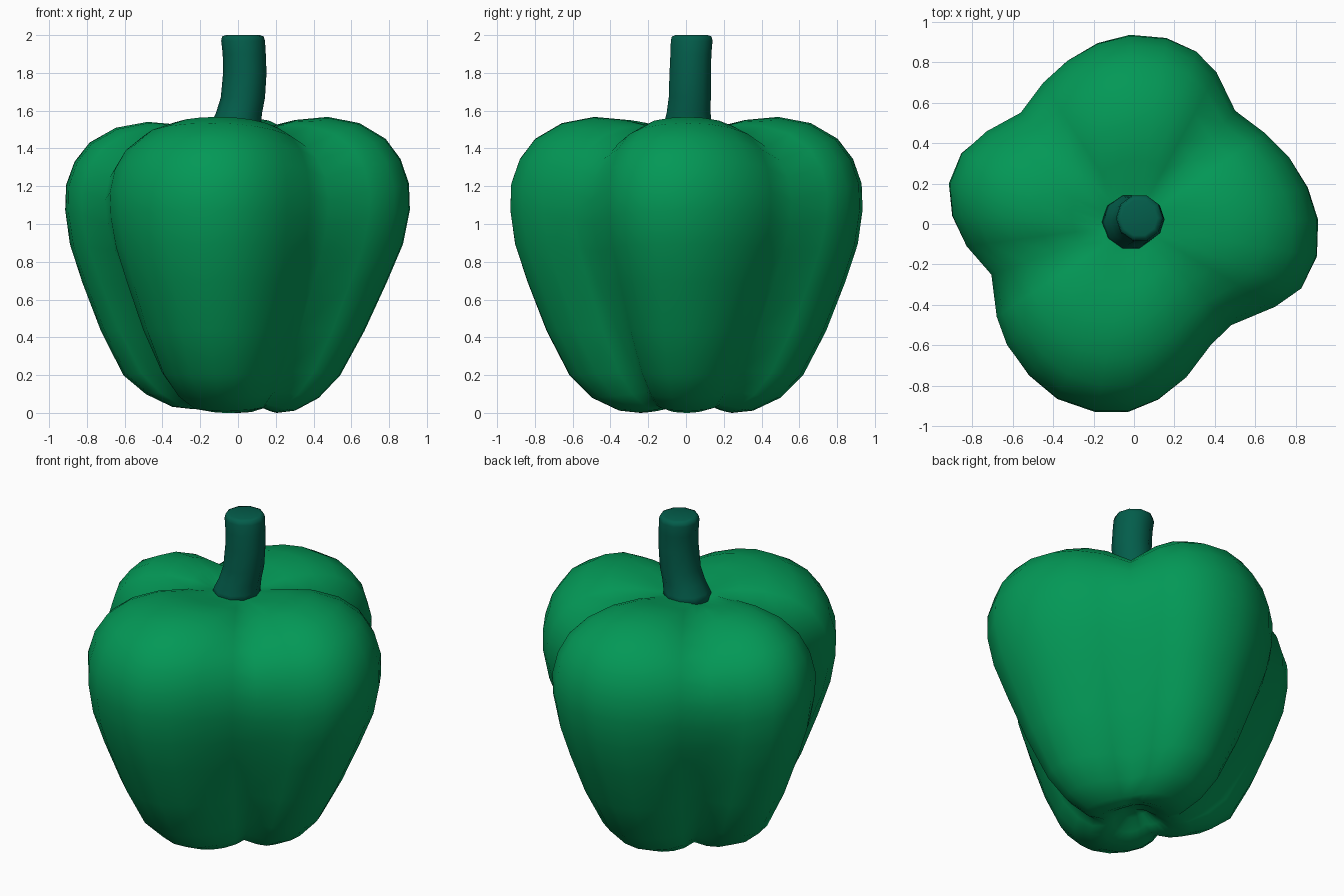
import bpy, bmesh, math

if "Cube" in bpy.data.objects:
    bpy.data.objects.remove(bpy.data.objects["Cube"])


def material(name, rgb):
    m = bpy.data.materials.new(name)
    m.diffuse_color = (*rgb, 1)
    m.use_nodes = True
    m.node_tree.nodes["Principled BSDF"].inputs["Base Color"].default_value = m.diffuse_color
    return m


def loft(name, rings, bottom, top, mat):
    """Skin closed rings (listed bottom to top) and close both ends with a fan."""
    bm = bmesh.new()
    rows = [[bm.verts.new(p) for p in ring] for ring in rings]
    n = len(rows[0])
    for a, b in zip(rows, rows[1:]):
        for i in range(n):
            j = (i + 1) % n
            bm.faces.new((a[i], a[j], b[j], b[i]))
    lo, hi = bm.verts.new(bottom), bm.verts.new(top)
    for i in range(n):
        j = (i + 1) % n
        bm.faces.new((lo, rows[0][j], rows[0][i]))
        bm.faces.new((hi, rows[-1][i], rows[-1][j]))
    bmesh.ops.recalc_face_normals(bm, faces=bm.faces)
    for f in bm.faces:
        f.smooth = True
    me = bpy.data.meshes.new(name)
    bm.to_mesh(me)
    bm.free()
    me.materials.append(mat)
    ob = bpy.data.objects.new(name, me)
    bpy.context.collection.objects.link(ob)
    return ob


green = material("pepper green", (0.001, 0.315, 0.094))
dark = material("stem green", (0.001, 0.11, 0.07))

# Plan outline of the four lobes, counter-clockwise, each starting at a crease
right = [(.48, -.50), (.70, -.41), (.83, -.32), (.905, -.16), (.91, .02),
         (.86, .18), (.77, .33), (.65, .45)]
back = [(.50, .56), (.41, .75), (.31, .855), (.16, .92), (-.02, .935),
        (-.18, .895), (-.33, .81), (-.45, .70)]
left = [(-.56, .55), (-.73, .46), (-.855, .35), (-.915, .20), (-.90, .04), (-.83, -.11)]
front = [(-.705, -.25), (-.68, -.46), (-.63, -.60), (-.52, -.75), (-.38, -.865),
         (-.19, -.93), (-.03, -.93), (.12, -.87), (.26, -.76), (.38, -.60)]

# Radius/height profiles along the lobe ridge and along the crease
ridge = [(.08, .09), (.16, .04), (.24, .006), (.35, .018), (.49, .085), (.61, .205),
         (.73, .44), (.83, .70), (.895, .90), (.92, 1.08), (.915, 1.22), (.87, 1.35),
         (.79, 1.457), (.65, 1.54), (.48, 1.573), (.31, 1.557), (.17, 1.52), (.08, 1.51)]
crease = [(.06, .09), (.12, .06), (.18, .04), (.24, .05), (.31, .12), (.39, .23),
          (.51, .45), (.61, .68), (.685, .86), (.725, 1.0), (.74, 1.13), (.715, 1.25),
          (.655, 1.345), (.56, 1.415), (.42, 1.47), (.28, 1.50), (.17, 1.51), (.08, 1.51)]

rings = []
for (rr, rz), (cr, cz) in zip(ridge, crease):
    ring = []
    # slim narrows a lobe towards its foot, drop lowers its shoulder
    for lobe, slim, drop in ((right, .13, 0), (back, 0, 0), (left, 0, .025), (front, 0, 0)):
        for i, (x, y) in enumerate(lobe):
            u = 2 * i / len(lobe) - 1
            w = (1 - u * u) ** 0.75             # 0 in the crease, 1 on the ridge
            k = cr / .74 * (1 - w) + rr / .92 * w
            z = cz * (1 - w) + rz * w
            k *= 1 - slim * w * max(0, 1 - z)
            z -= drop * w * max(0, z - 1.1) / .45
            if z < .1:
                z += drop * w * .8
            ring.append((x * k, y * k, z))
    rings.append(ring)
body = loft("pepper_body", rings, (0, 0, .10), (0, 0, 1.51), green)
body.location.z = -min(p[2] for r in rings for p in r)

# Curved stem, flared where it meets the body
stem = [(-.02, .01, 1.48, .142), (-.012, .01, 1.53, .133), (.006, .014, 1.59, .122),
        (.026, .02, 1.67, .117), (.036, .022, 1.80, .115), (.033, .026, 1.90, .114),
        (.027, .03, 1.97, .116), (.026, .03, 1.993, .11), (.026, .03, 2.0, .09)]
sides = 10
loft("stem",
     [[(x + r * math.cos(math.tau * i / sides), y + r * math.sin(math.tau * i / sides), z)
       for i in range(sides)] for x, y, z, r in stem],
     (-.02, .01, 1.48), (.026, .03, 1.998), dark)
